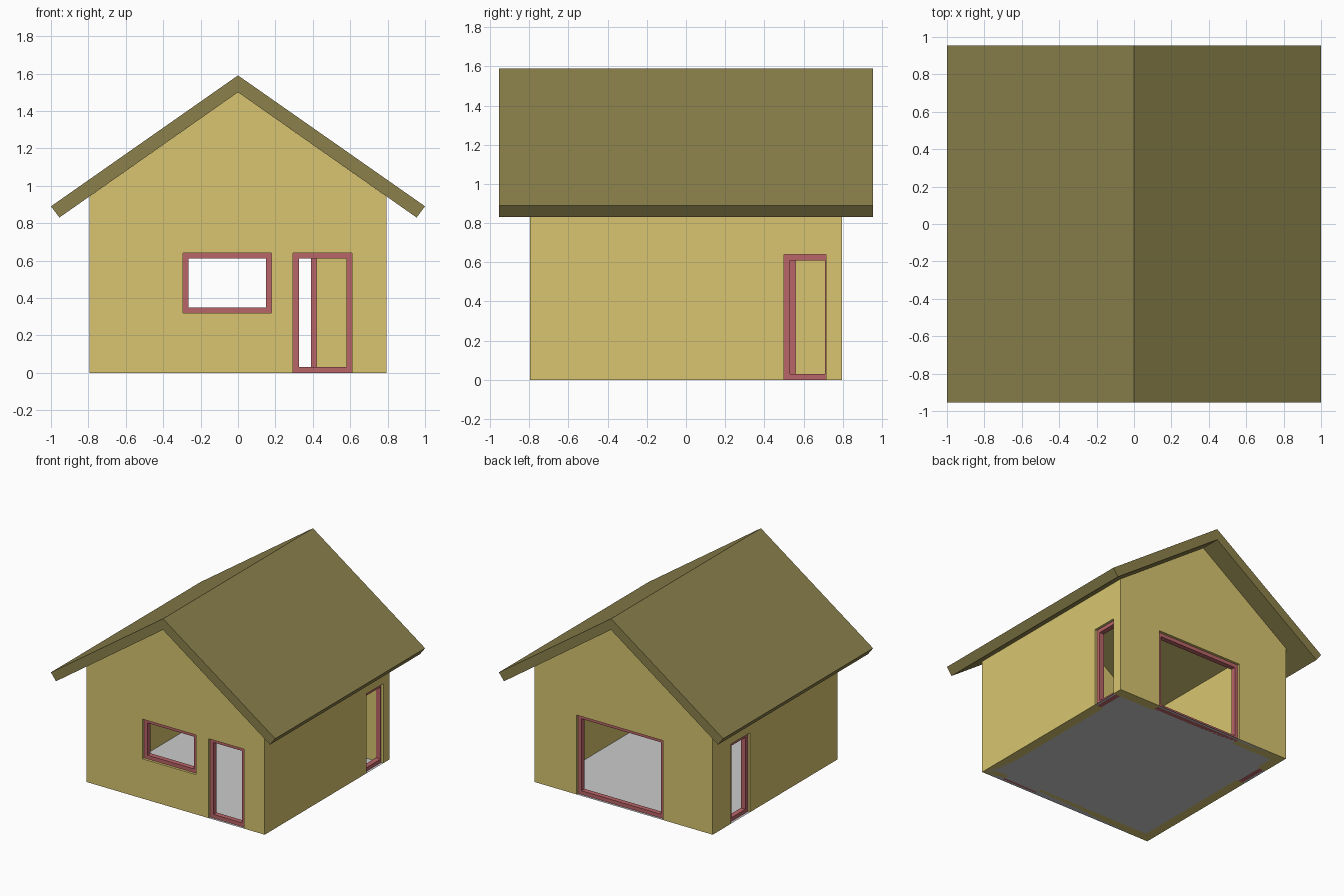
import bpy, bmesh

if "Cube" in bpy.data.objects:
    bpy.data.objects.remove(bpy.data.objects["Cube"])

HALF, INNER = 0.795, 0.715      # outer and inner wall faces
MID = (HALF + INNER) / 2


def material(name, rgb):
    m = bpy.data.materials.new(name)
    m.diffuse_color = (*rgb, 1)
    m.use_nodes = True
    m.node_tree.nodes["Principled BSDF"].inputs["Base Color"].default_value = m.diffuse_color
    return m


WALL = material("yellow_plaster", (0.69, 0.56, 0.16))
ROOF = material("olive_roof", (0.26, 0.22, 0.07))
TRIM = material("red_trim", (0.49, 0.13, 0.14))


def finish(name, bm, mat=None):
    bmesh.ops.recalc_face_normals(bm, faces=bm.faces)
    mesh = bpy.data.meshes.new(name)
    bm.to_mesh(mesh)
    bm.free()
    ob = bpy.data.objects.new(name, mesh)
    bpy.context.collection.objects.link(ob)
    if mat:
        mesh.materials.append(mat)
    return ob


def prism(name, profile, depth, mat):
    """Extrude an x/z profile along y, centred on y = 0."""
    bm = bmesh.new()
    face = bm.faces.new([bm.verts.new((x, -depth, z)) for x, z in profile])
    ext = bmesh.ops.extrude_face_region(bm, geom=[face])["geom"]
    bmesh.ops.translate(bm, vec=(0, 2 * depth, 0),
                        verts=[v for v in ext if isinstance(v, bmesh.types.BMVert)])
    return finish(name, bm, mat)


def box(name, lo, hi):
    bm = bmesh.new()
    bmesh.ops.create_cube(bm, size=1)
    for v in bm.verts:
        v.co = [hi[i] if v.co[i] > 0 else lo[i] for i in range(3)]
    return finish(name, bm)


def cut(target, cutter):
    mod = target.modifiers.new("cut", 'BOOLEAN')
    mod.operation = 'DIFFERENCE'
    mod.solver = 'EXACT'
    mod.object = cutter
    bpy.context.view_layer.objects.active = target
    bpy.ops.object.modifier_apply(modifier=mod.name)
    bpy.data.objects.remove(cutter)


def frame(name, axis, side, u0, u1, z0, z1, w=0.03, t=0.02):
    """Rectangular ring set into the wall facing the given axis and side."""
    bm = bmesh.new()

    def loop(i, d):
        c = side * MID + d
        pts = [(u0 + i, z0 + i), (u1 - i, z0 + i), (u1 - i, z1 - i), (u0 + i, z1 - i)]
        return [bm.verts.new((u, c, z) if axis == 'y' else (c, u, z)) for u, z in pts]

    loops = [loop(0, -t), loop(0, t), loop(w, t), loop(w, -t)]
    for a, b in zip(loops, loops[1:] + loops[:1]):
        for k in range(4):
            n = (k + 1) % 4
            bm.faces.new((a[k], a[n], b[n], b[k]))
    return finish(name, bm, TRIM)


# Gabled wall shell, hollow and open up to the roof
walls = prism("walls", [(-HALF, 0), (HALF, 0), (HALF, 0.942), (0, 1.5), (-HALF, 0.942)],
              HALF, WALL)
cut(walls, box("room_cutter", (-INNER, -INNER, -1), (INNER, INNER, 2)))

# Openings: name, wall axis, wall side, span along wall, bottom, top
openings = [
    ("front_window", 'y', -1, -0.295, 0.18, 0.32, 0.64),
    ("front_door", 'y', -1, 0.295, 0.61, 0, 0.64),
    ("back_door", 'y', 1, -0.35, 0.42, 0, 0.64),
    ("right_door", 'x', 1, 0.5, 0.74, 0, 0.64),
    ("left_door", 'x', -1, 0.32, 0.56, 0, 0.64),
]
for name, axis, side, u0, u1, z0, z1 in openings:
    low = z0 if z0 > 0 else -0.1
    d0, d1 = side * MID - 0.06, side * MID + 0.06
    # side openings stop at the inside of the back wall
    if axis == 'y':
        lo, hi = (u0, d0, low), (u1, d1, z1)
    else:
        lo, hi = (d0, u0, low), (d1, min(u1, INNER), z1)
    cut(walls, box(name + "_cutter", lo, hi))
    frame(name + "_frame", axis, side, u0, u1, z0, z1)

# Roof with overhanging eaves
prism("roof", [(0, 1.59), (1, 0.89), (0.955, 0.83), (0, 1.5), (-0.955, 0.83), (-1, 0.89)],
      0.955, ROOF)

# Flat floor
bm = bmesh.new()
bmesh.ops.create_grid(bm, x_segments=1, y_segments=1, size=HALF)
finish("floor", bm)
